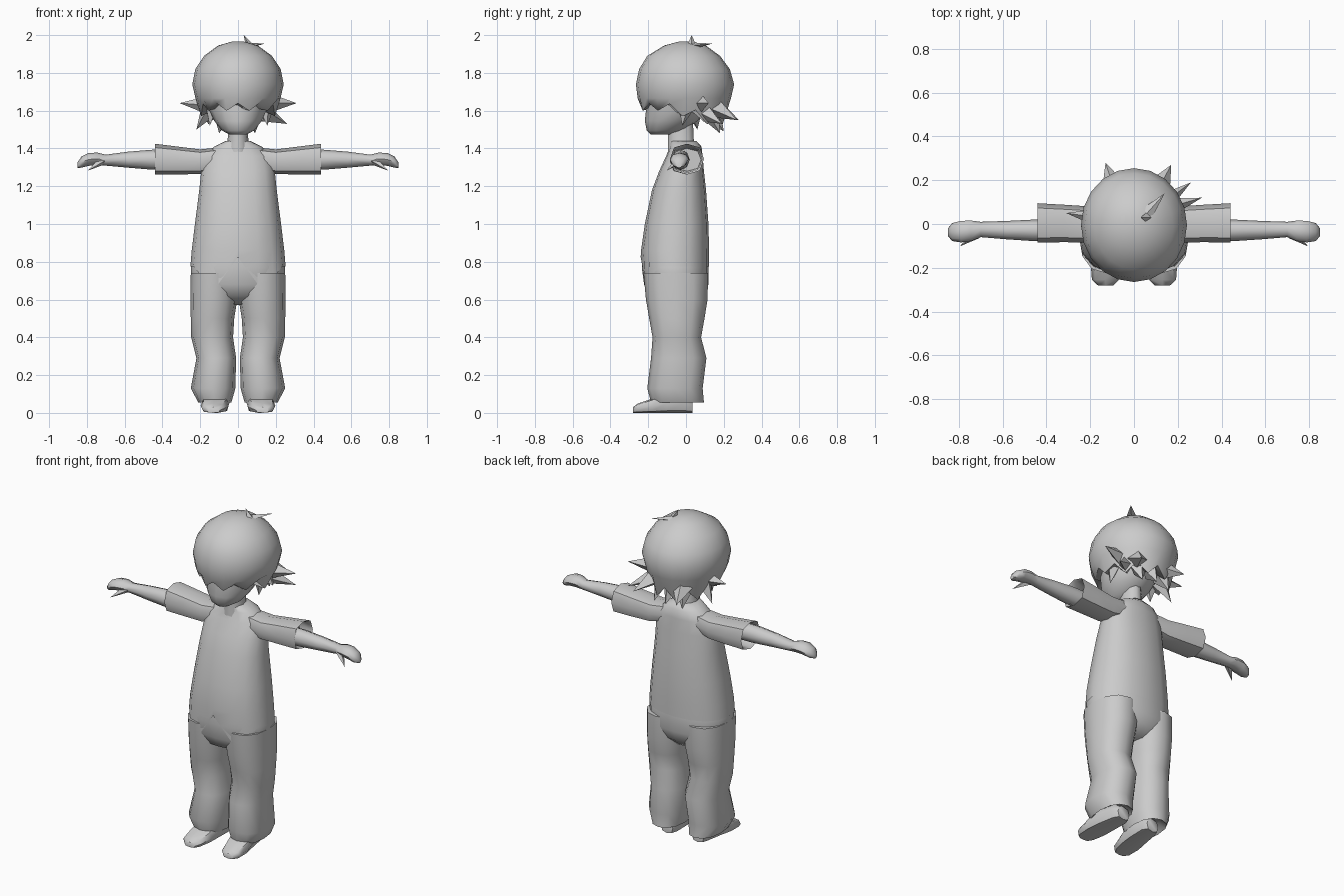
import bpy, bmesh, math
from mathutils import Vector

grey = bpy.data.materials.new("plain_grey")
grey.diffuse_color = (0.6, 0.6, 0.6, 1)


def finish(name, bm, mirror=False, angle=50):
    bmesh.ops.recalc_face_normals(bm, faces=bm.faces)
    me = bpy.data.meshes.new(name)
    bm.to_mesh(me)
    bm.free()
    me.materials.append(grey)
    ob = bpy.data.objects.new(name, me)
    bpy.context.collection.objects.link(ob)
    bpy.ops.object.select_all(action='DESELECT')
    ob.select_set(True)
    bpy.context.view_layer.objects.active = ob
    bpy.ops.object.shade_smooth_by_angle(angle=math.radians(angle))
    if mirror:
        ob.modifiers.new("mirror", 'MIRROR').use_mirror_merge = False
    return ob


def loft(name, rings, axis='z', n=12, power=2.0, mirror=False,
         first=True, last=True, shape=None, angle=50):
    """Skin rings (position, low_a, high_a, low_b, high_b) along an axis."""
    bm = bmesh.new()
    loops = []
    for i, (t, a0, a1, b0, b1) in enumerate(rings):
        loop = []
        for k in range(n):
            w = 2 * math.pi * k / n
            c, s = math.cos(w), math.sin(w)
            a = (a0 + a1) / 2 + (a1 - a0) / 2 * math.copysign(abs(c) ** (2 / power), c)
            b = (b0 + b1) / 2 + (b1 - b0) / 2 * math.copysign(abs(s) ** (2 / power), s)
            p = {'z': (a, b, t), 'x': (t, a, b), 'y': (a, t, b)}[axis]
            if shape:
                p = shape(i, k, p)
            loop.append(bm.verts.new(p))
        loops.append(loop)
    for lo, hi in zip(loops, loops[1:]):
        for k in range(n):
            bm.faces.new((lo[k], lo[(k + 1) % n], hi[(k + 1) % n], hi[k]))
    if first:
        bm.faces.new(loops[0])
    if last:
        bm.faces.new(loops[-1])
    return finish(name, bm, mirror, angle)


def spike(name, base, tip, width, thick, mirror=False):
    """Flat four-sided tapering lock."""
    bm = bmesh.new()
    base, tip = Vector(base), Vector(tip)
    d = (tip - base).normalized()
    side = d.cross(Vector((0, 0, 1))).normalized()
    up = side.cross(d)
    vs = [bm.verts.new(base + v) for v in
          (up * width, side * thick, -up * width, -side * thick)]
    top = bm.verts.new(tip)
    bm.faces.new(vs)
    for k in range(4):
        bm.faces.new((vs[k], vs[(k + 1) % 4], top))
    return finish(name, bm, mirror, 20)


# Shirt, with a dipped hem that is notched at the front centre
def hem(i, k, p):
    if i:
        return p
    dip = {12: 0.05, 11: -0.10, 13: -0.10, 10: -0.06, 14: -0.06}.get(k, 0)
    return (p[0], p[1] + (0.016 if dip < -0.07 else 0), p[2] + dip)


loft("shirt", [
    (0.775, -0.252, 0.252, -0.240, 0.122), (0.86, -0.245, 0.245, -0.238, 0.122),
    (1.00, -0.228, 0.228, -0.218, 0.119), (1.18, -0.205, 0.205, -0.180, 0.106),
    (1.28, -0.195, 0.195, -0.142, 0.095), (1.36, -0.175, 0.175, -0.105, 0.088),
    (1.41, -0.125, 0.125, -0.086, 0.082), (1.44, -0.065, 0.065, -0.085, 0.055)],
    n=16, power=2.3, shape=hem, first=False, angle=60)

# Open sleeves
loft("sleeve", [
    (0.10, -0.08, 0.07, 1.29, 1.405), (0.20, -0.085, 0.08, 1.265, 1.395),
    (0.32, -0.083, 0.088, 1.262, 1.41), (0.44, -0.085, 0.095, 1.262, 1.425),
    (0.425, -0.075, 0.085, 1.272, 1.415), (0.36, -0.07, 0.08, 1.28, 1.40)],
    axis='x', n=8, power=2.5, mirror=True)

# Arm ending in a mitten-like hand, with thumb
loft("arm", [
    (0.34, -0.08, 0.02, 1.285, 1.395), (0.46, -0.078, 0.02, 1.288, 1.393),
    (0.58, -0.07, 0.014, 1.298, 1.383), (0.70, -0.06, 0.01, 1.309, 1.367),
    (0.745, -0.078, 0.016, 1.312, 1.378), (0.79, -0.084, 0.014, 1.308, 1.376),
    (0.83, -0.078, 0.004, 1.298, 1.356), (0.85, -0.055, -0.02, 1.297, 1.325)],
    axis='x', n=8, mirror=True)
spike("thumb", (0.72, -0.045, 1.335), (0.795, -0.102, 1.282), 0.024, 0.024, True)

# Trouser seat and legs
loft("trouser_seat", [
    (0.84, -0.235, 0.235, -0.23, 0.115), (0.77, -0.25, 0.25, -0.234, 0.12),
    (0.68, -0.25, 0.25, -0.222, 0.119), (0.62, -0.22, 0.22, -0.195, 0.10),
    (0.57, -0.13, 0.13, -0.10, 0.045)], n=16, power=2.3, angle=60)


def cuff_tilt(i, k, p):
    return (p[0], p[1], p[2] - 0.22 * (p[1] + 0.05)) if i > 5 else p


loft("trouser_leg", [
    (0.74, 0.0, 0.25, -0.225, 0.117), (0.60, 0.004, 0.252, -0.212, 0.114),
    (0.50, 0.02, 0.25, -0.195, 0.098), (0.40, 0.026, 0.248, -0.177, 0.080),
    (0.29, 0.010, 0.220, -0.185, 0.108), (0.13, 0.014, 0.250, -0.205, 0.088),
    (0.055, 0.035, 0.210, -0.185, 0.095), (0.09, 0.06, 0.18, -0.15, 0.05)],
    n=12, power=2.3, mirror=True, angle=60)

# Shoes, toes turned slightly outwards
loft("shoe", [
    (-0.28, 0.095, 0.165, 0.0, 0.03), (-0.255, 0.07, 0.192, 0.0, 0.05),
    (-0.18, 0.05, 0.198, 0.0, 0.075), (-0.10, 0.045, 0.185, 0.0, 0.11),
    (0.0, 0.045, 0.165, 0.0, 0.11), (0.035, 0.065, 0.145, 0.0, 0.08)],
    axis='y', n=8, power=3, mirror=True)

# Neck and face
loft("neck", [
    (1.38, -0.07, 0.07, -0.10, 0.06), (1.44, -0.055, 0.055, -0.10, 0.045),
    (1.55, -0.05, 0.05, -0.10, 0.04)], n=10)
loft("face", [
    (1.473, -0.045, 0.045, -0.185, -0.08), (1.495, -0.085, 0.085, -0.208, -0.01),
    (1.545, -0.125, 0.125, -0.218, 0.06), (1.60, -0.15, 0.15, -0.212, 0.10),
    (1.70, -0.17, 0.17, -0.215, 0.12)], n=12)


# Hair cap, with a jagged fringe that drops lower at the back
def fringe(i, k, p):
    if i != 1:
        return p
    back = max(0.0, min(1.0, (p[1] + 0.10) / 0.2))
    jag = 0.02 if k % 2 else -0.02
    return (p[0], p[1], p[2] - 0.06 * back + jag * (1 + back * 0.6))


loft("hair_cap", [
    (1.62, -0.10, 0.10, -0.19, 0.10), (1.62, -0.195, 0.195, -0.24, 0.205),
    (1.665, -0.225, 0.225, -0.256, 0.238), (1.74, -0.242, 0.242, -0.265, 0.255),
    (1.82, -0.226, 0.226, -0.248, 0.232), (1.89, -0.180, 0.180, -0.205, 0.180),
    (1.945, -0.105, 0.105, -0.115, 0.105), (1.965, -0.035, 0.035, -0.04, 0.04)],
    n=20, shape=fringe, angle=60)

# Hair locks: sides, nape and crown
locks = [
    ((-0.17, 0.03, 1.63), (-0.31, 0.05, 1.64), 0.045, 0.04),
    ((0.17, 0.08, 1.64), (0.31, 0.12, 1.64), 0.05, 0.04),
    ((0.14, 0.10, 1.59), (0.26, 0.19, 1.53), 0.05, 0.04),
    ((-0.15, 0.04, 1.61), (-0.22, 0.06, 1.50), 0.05, 0.05),
    ((0.15, 0.0, 1.61), (0.155, -0.02, 1.52), 0.04, 0.04),
    ((-0.14, -0.03, 1.61), (-0.15, -0.04, 1.52), 0.04, 0.04),
    ((-0.09, 0.16, 1.61), (-0.13, 0.28, 1.55), 0.05, 0.06),
    ((0.11, 0.16, 1.61), (0.17, 0.27, 1.55), 0.05, 0.06),
    ((-0.08, 0.13, 1.58), (-0.10, 0.18, 1.48), 0.05, 0.05),
    ((0.08, 0.13, 1.58), (0.09, 0.18, 1.48), 0.05, 0.05),
    ((0.0, 0.14, 1.58), (0.0, 0.20, 1.49), 0.05, 0.05),
    ((0.06, 0.03, 1.945), (0.03, 0.03, 2.0), 0.02, 0.025),
    ((0.06, 0.05, 1.945), (0.14, 0.14, 1.955), 0.015, 0.03),
]
for i, (base, tip, w, t) in enumerate(locks):
    spike("hair_lock_%d" % (i + 1), base, tip, w, t)
